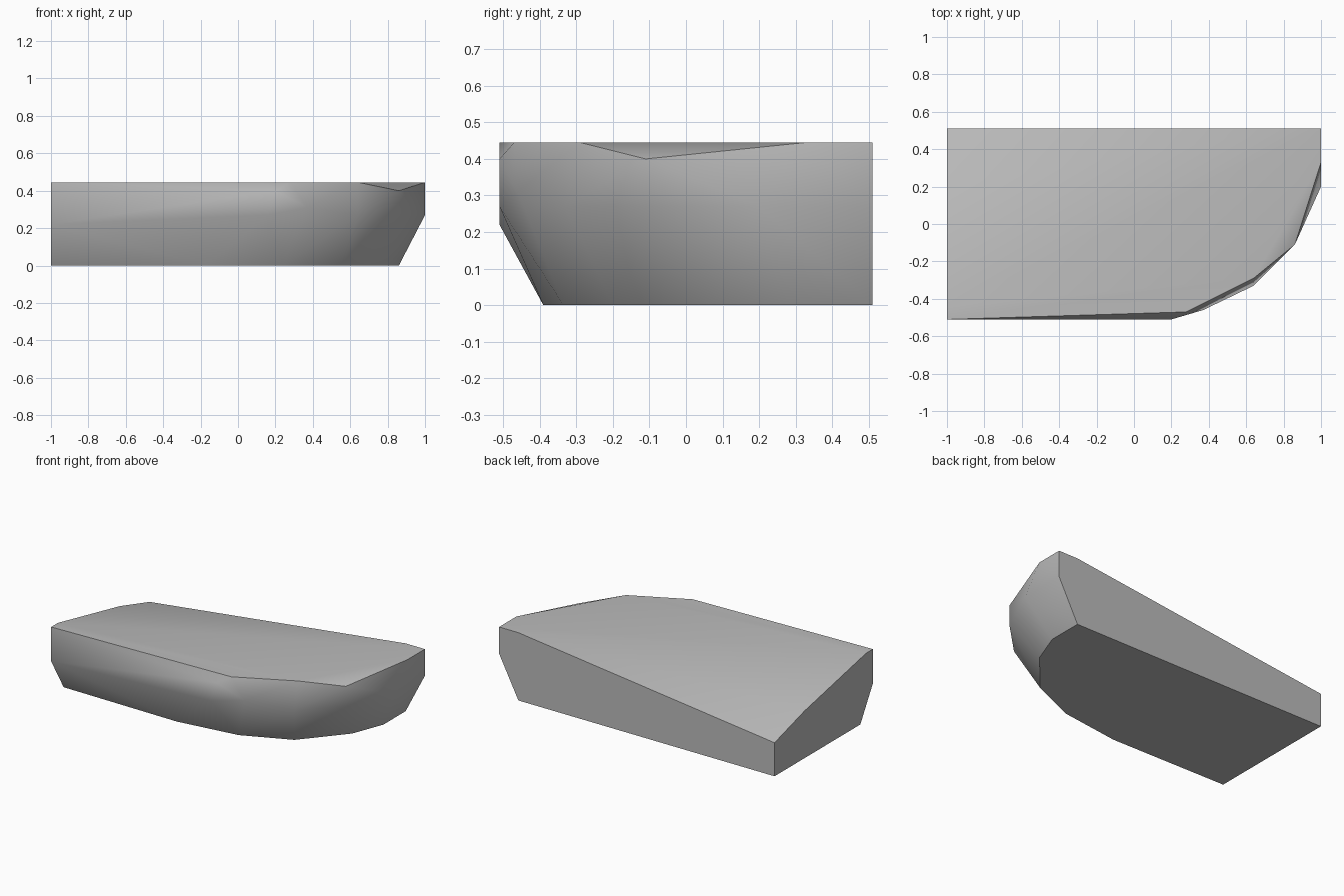
import bpy
import bmesh
import math

# Remove the default cube
default_cube = bpy.data.objects.get("Cube")
if default_cube:
    bpy.data.objects.remove(default_cube, do_unlink=True)


def make_material(name, colour):
    material = bpy.data.materials.new(name)
    material.use_nodes = True
    material.diffuse_color = colour
    shader = material.node_tree.nodes["Principled BSDF"]
    shader.inputs["Base Color"].default_value = colour
    return material


def ring(height, outline):
    """Points of a horizontal outline at one height."""
    return [(x, y, height) for x, y in outline]


# Underside outline, flat on the ground
base = ring(0, [(-1, .51), (-1, -.38), (-.17, -.39), (.24, -.335),
                (.55, -.2), (.78, .07), (.86, .28), (.86, .51)])

# Widest part, where the sides turn vertical
waist = ring(.27, [(.16, -.51), (.64, -.33), (.86, -.11), (1, .2), (1, .51)])
waist += [(-1, -.51, .22), (.37, -.46, .31)]

# Chipped corners just under the rim
chips = ring(.40, [(.2, -.51), (.86, -.11)])

# Flat upper plateau
rim = ring(.445, [(-1, -.51), (-1, -.44), (.28, -.47), (.64, -.29),
                  (1, .33), (1, .51), (.86, .51)])

# Low rear corner that the top slopes down to
slope = [(-1, .2, .31), (-1, .51, .22)]

# Wrap the outlines in one faceted stone shell and merge its flat faces
bm = bmesh.new()
for point in base + waist + chips + rim + slope:
    bm.verts.new(point)
bmesh.ops.convex_hull(bm, input=bm.verts)
bmesh.ops.delete(bm, geom=[v for v in bm.verts if not v.link_faces], context="VERTS")
bmesh.ops.dissolve_limit(bm, angle_limit=math.radians(1),
                         verts=bm.verts, edges=bm.edges)
bmesh.ops.recalc_face_normals(bm, faces=bm.faces)

mesh = bpy.data.meshes.new("rock_slab")
bm.to_mesh(mesh)
bm.free()
rock = bpy.data.objects.new("rock_slab", mesh)
bpy.context.collection.objects.link(rock)
mesh.materials.append(make_material("stone_grey", (.5, .5, .5, 1)))

# Soft facets with crisp rim and cut edges
bpy.ops.object.select_all(action="DESELECT")
rock.select_set(True)
bpy.context.view_layer.objects.active = rock
bpy.ops.object.shade_smooth_by_angle(angle=math.radians(40))
